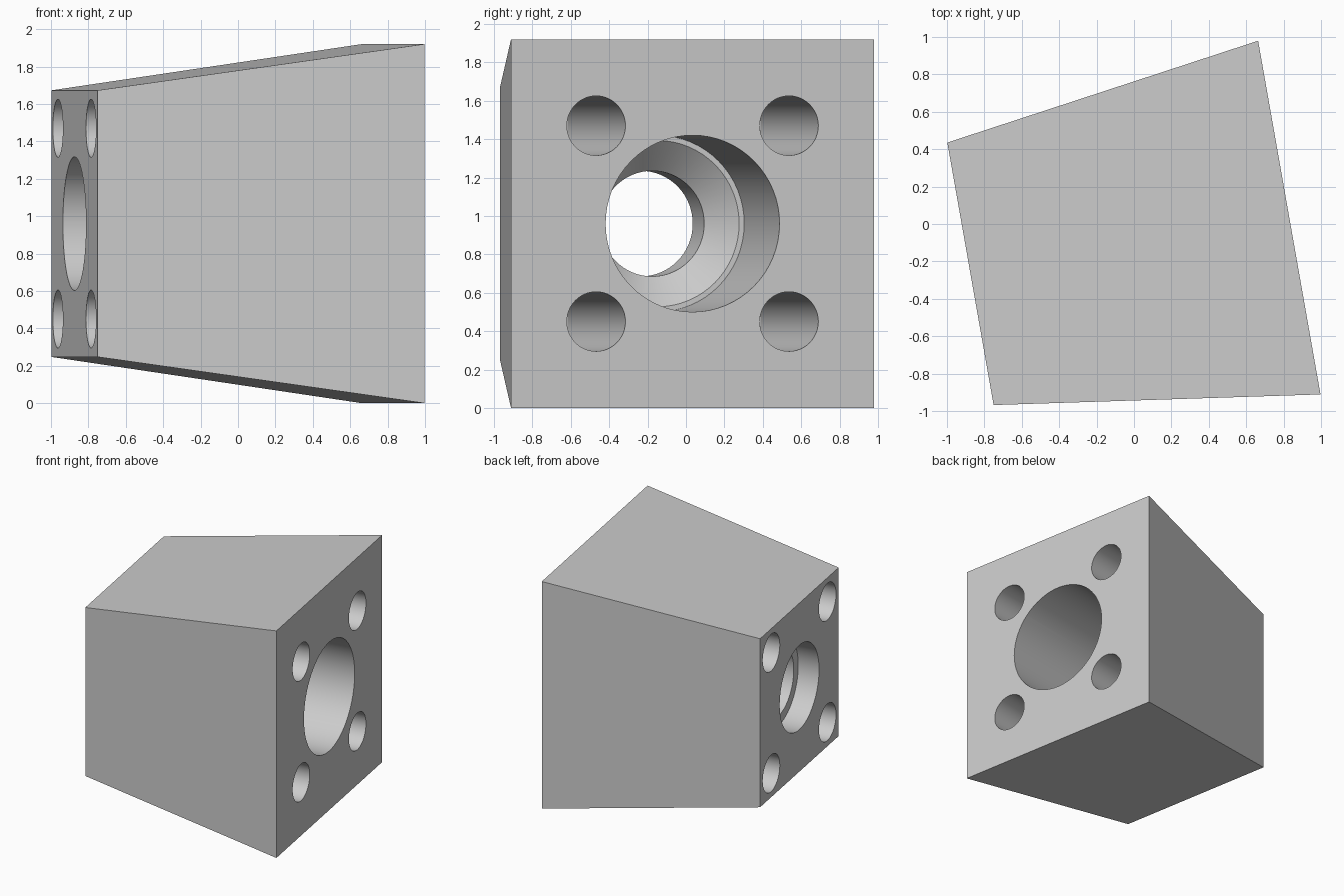
import bpy, bmesh, math
from mathutils import Matrix, Vector

cube = bpy.data.objects.get("Cube")
if cube:
    bpy.data.objects.remove(cube, do_unlink=True)

LENGTH, BIG, SMALL = 1.731, 1.92, 1.425
PITCH, BOLT_R = 0.51, 0.155
PLACE = Matrix.Translation((-0.022, -0.116, BIG / 2)) @ Matrix.Rotation(math.radians(10), 4, 'Z')

grey = bpy.data.materials.new("plain grey")
grey.use_nodes = True
grey.diffuse_color = (0.6, 0.6, 0.6, 1)
grey.node_tree.nodes["Principled BSDF"].inputs["Base Color"].default_value = grey.diffuse_color


def make_object(name, bm):
    bmesh.ops.recalc_face_normals(bm, faces=bm.faces)
    mesh = bpy.data.meshes.new(name)
    bm.to_mesh(mesh)
    bm.free()
    mesh.materials.append(grey)
    ob = bpy.data.objects.new(name, mesh)
    ob.matrix_world = PLACE
    bpy.context.collection.objects.link(ob)
    return ob


def turned(bm, profile, y=0, z=0, segments=64):
    """Closed solid turned about the x direction from (x, radius) points."""
    rings = []
    for x, r in profile:
        angles = [2 * math.pi * i / segments for i in range(segments)]
        rings.append([bm.verts.new((x, y + r * math.cos(a), z + r * math.sin(a))) for a in angles])
    for a, b in zip(rings, rings[1:]):
        for i in range(segments):
            j = (i + 1) % segments
            bm.faces.new((a[i], a[j], b[j], b[i]))
    bm.faces.new(rings[0])
    bm.faces.new(rings[-1])


# Tapered block: square ends, smaller at -x
bm = bmesh.new()
bmesh.ops.create_cube(bm, size=1)
for v in bm.verts:
    side = BIG if v.co.x > 0 else SMALL
    v.co = Vector((v.co.x * LENGTH, v.co.y * side, v.co.z * side))
block = make_object("tapered_block", bm)

# Stepped central bore: wide bore, ledge, cone, throat, counterbore
end = LENGTH / 2
bm = bmesh.new()
turned(bm, [(end + 0.1, 0.46), (end - 1.06, 0.46), (end - 1.06, 0.433), (end - 1.21, 0.275),
            (end - 1.555, 0.275), (end - 1.555, 0.357), (-end - 0.1, 0.357)])
# Four bolt holes right through
for sy in (-1, 1):
    for sz in (-1, 1):
        turned(bm, [(end + 0.1, BOLT_R), (-end - 0.1, BOLT_R)], sy * PITCH, sz * PITCH, 48)
cutter = make_object("hole_cutter", bm)
cutter.hide_render = True

# Cut the holes
cut = block.modifiers.new("holes", 'BOOLEAN')
cut.operation = 'DIFFERENCE'
cut.solver = 'EXACT'
cut.object = cutter
bpy.ops.object.select_all(action='DESELECT')
bpy.context.view_layer.objects.active = block
block.select_set(True)
bpy.ops.object.modifier_apply(modifier=cut.name)
bpy.data.objects.remove(cutter, do_unlink=True)
bpy.ops.object.shade_smooth_by_angle(angle=math.radians(30))
